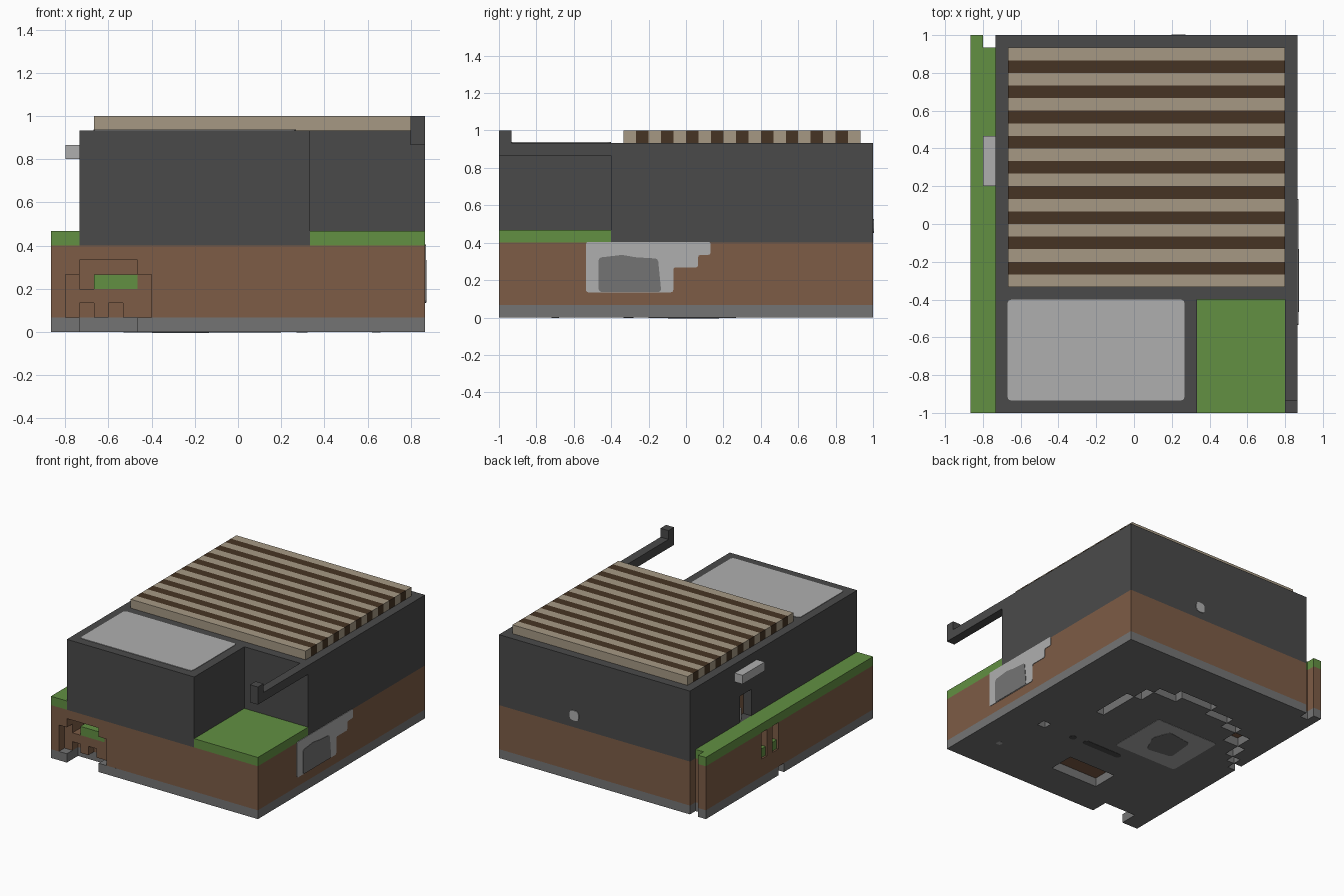
import bpy, bmesh
from mathutils import Vector

cube = bpy.data.objects.get("Cube")
if cube:
    bpy.data.objects.remove(cube, do_unlink=True)

U = 1 / 15            # one block
NX, NY = 26, 30       # plan size in blocks


def material(name, r, g, b):
    col = [(c / 255 / 12.92 if c < 11 else ((c / 255 + 0.055) / 1.055) ** 2.4) for c in (r, g, b)] + [1]
    m = bpy.data.materials.new(name)
    m.use_nodes = True
    m.diffuse_color = col
    m.node_tree.nodes["Principled BSDF"].inputs["Base Color"].default_value = col
    return m


STONE = material("dark stone", 74, 74, 74)
EARTH = material("brown earth", 125, 92, 70)
GRASS = material("grass green", 98, 144, 66)
GREY = material("mid grey", 116, 116, 116)
LIGHT = material("light grey", 175, 175, 175)
TAN = material("tan plank", 166, 153, 132)
DARKWOOD = material("dark plank", 70, 52, 36)


def finish(bm, name, mat):
    bmesh.ops.recalc_face_normals(bm, faces=bm.faces[:])
    me = bpy.data.meshes.new(name)
    bm.to_mesh(me)
    bm.free()
    me.materials.append(mat)
    ob = bpy.data.objects.new(name, me)
    bpy.context.collection.objects.link(ob)
    return ob


def to_world(p):
    return Vector(((p[0] - NX / 2) * U, (p[1] - NY / 2) * U, p[2] * U))


def inside(p, rects):
    return any(a < p.x < c and b < p.y < d for a, b, c, d in rects)


def storey(name, mat, layers):
    """Stack of block layers: (bottom, top, filled rectangles, holes)."""
    total = bmesh.new()
    tmp = bpy.data.meshes.new("tmp")
    for k0, k1, solid, holes in layers:
        bm = bmesh.new()
        bmesh.ops.create_grid(bm, x_segments=NX, y_segments=NY, size=0.5)
        for v in bm.verts:
            v.co = ((v.co.x + 0.5) * NX, (v.co.y + 0.5) * NY, k0)
        drop = []
        for f in bm.faces:
            c = f.calc_center_median()
            if not inside(c, solid) or inside(c, holes):
                drop.append(f)
        bmesh.ops.delete(bm, geom=drop, context='FACES')
        new = bmesh.ops.extrude_face_region(bm, geom=bm.faces[:], use_keep_orig=True)
        for v in new["geom"]:
            if isinstance(v, bmesh.types.BMVert):
                v.co.z = k1
        bmesh.ops.recalc_face_normals(bm, faces=bm.faces[:])
        bmesh.ops.dissolve_limit(bm, angle_limit=0.01, verts=bm.verts[:], edges=bm.edges[:])
        for v in bm.verts:
            v.co = to_world(v.co)
        bm.to_mesh(tmp)
        bm.free()
        total.from_mesh(tmp)
    bpy.data.meshes.remove(tmp)
    return finish(total, name, mat)


def box(name, mat, lo, hi):
    bm = bmesh.new()
    bmesh.ops.create_cube(bm, size=1)
    for v in bm.verts:
        v.co = to_world([hi[i] if v.co[i] > 0 else lo[i] for i in range(3)])
    return finish(bm, name, mat)


def plate(name, mat, pts, axis, level, direction=1, thick=0.004, soft=0.02):
    """Thin plate with softened corners lying on a plane; points in world units."""
    bm = bmesh.new()
    verts = []
    for a, b in pts:
        co = [a, b]
        co.insert(axis, level)
        verts.append(bm.verts.new(co))
    bm.faces.new(verts)
    if soft:
        bmesh.ops.bevel(bm, geom=bm.verts[:], offset=soft, segments=2, profile=0.5, affect='VERTICES')
    new = bmesh.ops.extrude_face_region(bm, geom=bm.faces[:], use_keep_orig=True)
    for v in new["geom"]:
        if isinstance(v, bmesh.types.BMVert):
            v.co[axis] += direction * thick
    return finish(bm, name, mat)


def rect(a, b, c, d):
    return [(a, b), (c, b), (c, d), (a, d)]


ALL = [(0, 0, NX, NY)]
drain = (1, 29, 2, 30)
garden = (18, 0, 26, 9)

# Foundation slab with trench, pit and notches
trench = [(18, 16, 19, 21), (17, 21, 18, 23), (14, 23, 17, 24), (10, 24, 15, 25), (7, 23, 10, 24),
          (5, 22, 7, 23), (3, 20, 5, 22), (2, 18, 3, 20), (1, 17, 2, 18), (0, 16, 1, 17)]
pit = [(9, 4, 15, 7), (21, 10, 22, 11)]
storey("foundation_slab", GREY, [(0, 1, ALL, trench + pit + [drain, (2, 0, 6, 2)])])

# Earth with the front burrow and the side niches
mouth = (1, 0, 7, 1)
niches = [(0, 19, 1, 20), (0, 17, 1, 18)]
storey("earth_base", EARTH, [
    (1, 2, ALL, [drain, mouth, (2, 0, 3, 2), (4, 0, 5, 2)]),
    (2, 3, ALL, [drain, mouth]),
    (3, 4, ALL, [drain, mouth, (2, 0, 6, 3)] + niches),
    (4, 5, ALL, [drain, (2, 0, 6, 3)] + niches),
    (5, 6, ALL, [drain] + niches)])
box("burrow_grass", GRASS, (3, 1, 3), (6, 3, 4))
for i, n in enumerate(niches):
    box(f"niche_grass_{i + 1}", GRASS, (0.2, n[1], 3), (1, n[3], 4))

# Grass
storey("grass", GRASS, [(6, 7, [(0, 0, 2, NY), garden], [drain])])

# Stone building with a doorway on one side
body = [(2, 0, NX, NY)]
storey("stone_building", STONE, [
    (6, 7, body, [garden]),
    (7, 10, body, [garden, (2, 19, 4, 21)]),
    (10, 14, body, [garden])])
box("door_panel", EARTH, (3, 19, 7), (4, 21, 10))
box("door_step", LIGHT, (2.3, 20.3, 7), (3, 21, 8.3))
box("door_awning", LIGHT, (1, 18, 12), (2, 22, 13))

# Garden beam and its end post
box("garden_beam", STONE, (25, 0, 13), (26, 9, 14))
box("beam_post", STONE, (25, 0, 14), (26, 1, 15))

# Striped roof planks
for j in range(19):
    box(f"roof_plank_{j + 1}", DARKWOOD if j % 2 else TAN, (3, 10 + j, 14), (25, 11 + j, 15))

# Painted patches
plate("roof_patch", LIGHT, rect(-0.67, -0.935, 0.268, -0.4), 2, 14 * U)
side = 13 * U
plate("side_patch", LIGHT, [(-0.535, 0.135), (-0.068, 0.135), (-0.068, 0.268), (0.065, 0.268),
                            (0.065, 0.335), (0.132, 0.335), (0.132, 0.405), (-0.535, 0.405)], 0, side, soft=0.012)
plate("side_patch_core", GREY, [(-0.467, 0.137), (-0.132, 0.137), (-0.15, 0.315), (-0.27, 0.322),
                                (-0.34, 0.335), (-0.467, 0.32)], 0, side, thick=0.007, soft=0.015)


def disc(x, y, r):
    return [(x - r, y - r), (x + r, y - r), (x + r, y + r), (x - r, y + r)]


plate("back_spot", LIGHT, disc(0.235, 0.49, 0.037), 1, 1.0, soft=0.022)
plate("under_patch", LIGHT, rect(-0.53, -0.2, 0.0, 0.267), 2, 0, -1, 0.002)
plate("under_patch_core", GREY, [(-0.4, -0.07), (-0.2, -0.1), (-0.13, 0.05), (-0.18, 0.18), (-0.38, 0.15)],
      2, 0, -1, 0.004)
plate("under_bar", STONE, rect(-0.13, -0.33, 0.2, -0.28), 2, 0, -1, 0.002)
plate("under_spot", STONE, disc(0.296, -0.31, 0.025), 2, 0, -1, 0.002, 0.015)
plate("under_light_spot", LIGHT, disc(0.64, -0.7, 0.02), 2, 0, -1, 0.002, 0.012)
